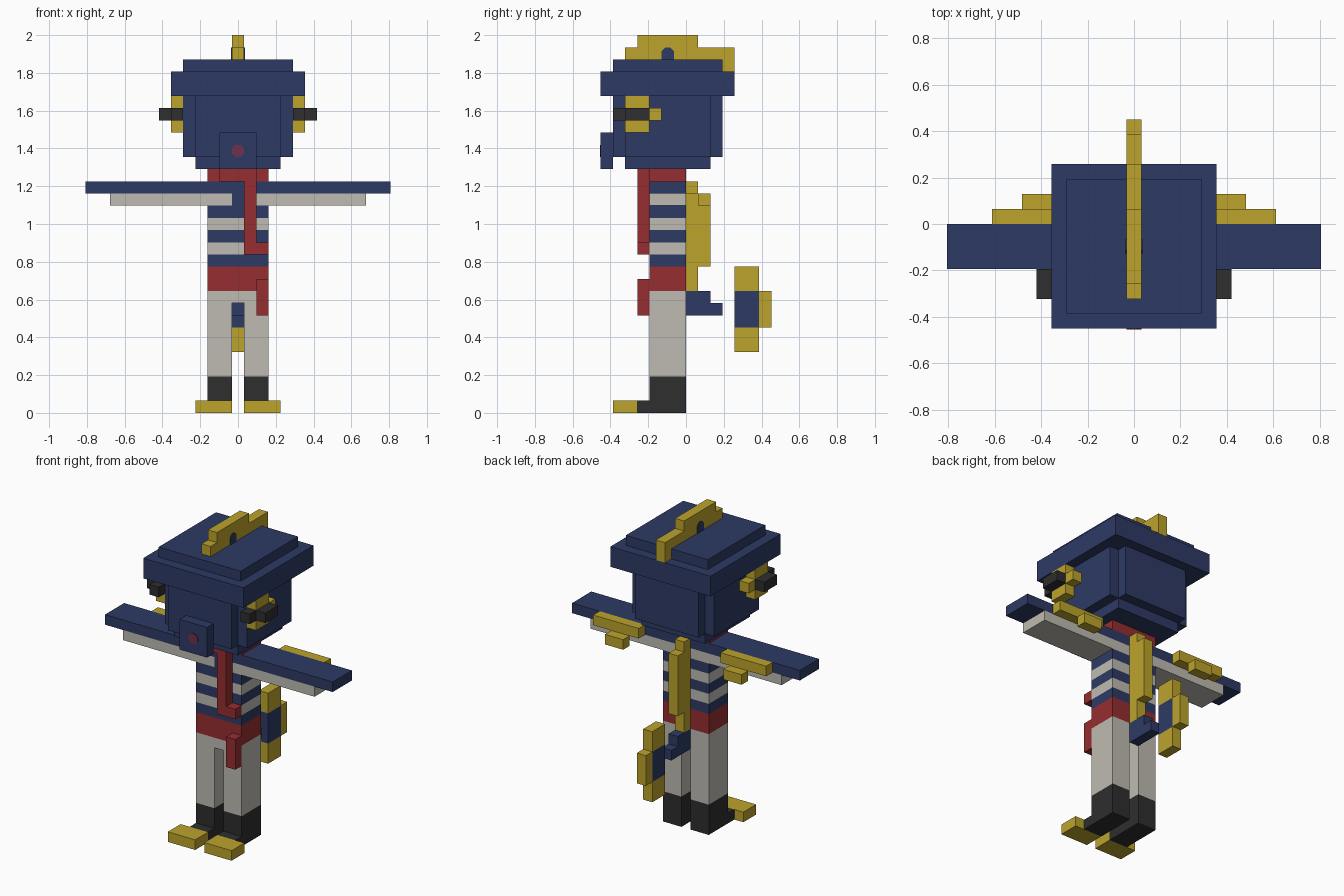
import bpy, bmesh, math
from mathutils import Vector

U = 2 / 31  # size of one block

old = bpy.data.objects.get("Cube")
if old:
    bpy.data.objects.remove(old)


def linear(c):
    c /= 255
    return c / 12.92 if c <= 0.04045 else ((c + 0.055) / 1.055) ** 2.4


def material(name, *rgb):
    m = bpy.data.materials.new(name)
    col = (*[linear(c) for c in rgb], 1)
    m.diffuse_color = col
    m.use_nodes = True
    node = m.node_tree.nodes["Principled BSDF"]
    node.inputs["Base Color"].default_value = col
    node.inputs["Roughness"].default_value = 0.9
    return m


navy = material("navy", 45, 58, 100)
gold = material("gold", 188, 164, 44)
red = material("red", 150, 45, 48)
cream = material("cream", 191, 187, 178)
black = material("black", 46, 46, 46)
plum = material("plum", 112, 50, 76)


def finish(name, bm, mat):
    bmesh.ops.recalc_face_normals(bm, faces=bm.faces)
    me = bpy.data.meshes.new(name)
    bm.to_mesh(me)
    bm.free()
    me.materials.append(mat)
    ob = bpy.data.objects.new(name, me)
    bpy.context.collection.objects.link(ob)


def box(name, mat, x, y, z, mirror=False):
    """Block from (low, high) ranges in block units, optionally copied to -x."""
    ranges = [x, (-x[1], -x[0])] if mirror else [x]
    for i, xr in enumerate(ranges):
        bm = bmesh.new()
        bmesh.ops.create_cube(bm, size=1)
        for v in bm.verts:
            v.co = Vector([(r[0] if c < 0 else r[1]) * U
                           for r, c in zip((xr, y, z), v.co)])
        side = ("left_", "right_")[i] if mirror else ""
        finish(side + name, bm, mat)


def mid(half):
    return (-half, half)


DEPTH = (-3, 0)

# Feet, boots and legs
box("toe", gold, (.5, 3.5), (-6, -4), (0, 1), True)
box("shoe", black, (.5, 2.5), (-4, 0), (0, 1), True)
box("boot", black, (.5, 2.5), DEPTH, (1, 3), True)
box("leg", cream, (.5, 2.5), DEPTH, (3, 9), True)
box("hips", cream, mid(2.5), DEPTH, (9, 10))

# Sash and striped shirt
box("sash", red, mid(2.5), DEPTH, (10, 12))
box("sash_end", red, (1.5, 2.5), (-4, -3), (8, 11))
for i in range(5):
    box("shirt_stripe", cream if i % 2 else navy, mid(2.5), DEPTH, (12 + i, 13 + i))
box("shirt_front", navy, mid(.5), DEPTH, (17, 18))

# Arms with gold wing trim behind
box("sleeve", cream, (.5, 10.5), DEPTH, (17, 18), True)
box("arms", navy, mid(12.5), DEPTH, (18, 19))
box("arm_trim", gold, (4.5, 9.5), (0, 1), (18, 19), True)
box("arm_trim_tip", gold, (5.5, 7.5), (1, 2), (17, 18), True)

# Neckerchief
box("neck", red, mid(2.5), DEPTH, (19, 20))
box("scarf_knot", red, mid(1.5), (-4, -3), (19, 20))
box("scarf_tail", red, (.5, 1.5), (-4, -3), (13, 19))
box("scarf_tip", red, (1.5, 2.5), (-4, -3), (13, 14))

# Back ridge and tail
box("back_ridge", gold, mid(.5), (0, 1), (10, 19))
box("back_ridge_outer", gold, mid(.5), (1, 2), (12, 18))
box("tail_base", navy, mid(.5), (0, 2), (8, 10))
box("tail_step", navy, mid(.5), (2, 3), (8, 9))
box("tail_lower", gold, mid(.5), (4, 6), (5, 7))
box("tail_middle", navy, mid(.5), (4, 6), (7, 10))
box("tail_upper", gold, mid(.5), (4, 6), (10, 12))
box("tail_outer", gold, mid(.5), (6, 7), (7, 10))

# Head with notched corners, and snout
box("chin", navy, mid(3.5), (-5, 2), (20, 21))
box("head_core", navy, mid(3.5), (-6, 3), (21, 26))
box("head_side", navy, (3.5, 4.5), (-5, 2), (21, 26), True)
box("snout", navy, mid(1.5), (-7, -6), (20, 23))

# Eyes with gold surrounds
for z in (23, 25):
    box("eye_surround", gold, (4.5, 5.5), (-5, -3), (z, z + 1), True)
box("eye_surround_back", gold, (4.5, 5.5), (-3, -2), (24, 25), True)
box("eye_inner", black, (4.5, 5.5), (-6, -3), (24, 25), True)
box("eye_outer", black, (5.5, 6.5), (-5, -3), (24, 25), True)

# Hat and crest
box("hat_brim", navy, mid(5.5), (-7, 4), (26, 28))
box("hat_top", navy, mid(4.5), (-6, 3), (28, 29))
box("crest_base", gold, mid(.5), (-5, 4), (29, 30))
box("crest_top", gold, mid(.5), (-4, 1), (30, 31))
box("crest_back", gold, mid(.5), (3, 4), (28, 29))


def plate(name, mat, centre, normal, square_base=False):
    """Thin eight-sided marking, one block wide."""
    bm = bmesh.new()
    n = Vector(normal)
    across = n.cross(Vector((0, 0, 1)))
    ring = []
    for i in range(8):
        a = math.pi / 8 + i * math.pi / 4
        c, s = math.cos(a) * .54, math.sin(a) * .54
        if square_base and s < 0:
            c, s = math.copysign(.5, c), (-.5 if s < -.3 else s)
        ring.append(bm.verts.new((Vector(centre) + across * c + Vector((0, 0, s))) * U))
    face = bm.faces.new(ring)
    out = bmesh.ops.extrude_face_region(bm, geom=[face])["geom"]
    bmesh.ops.translate(bm, vec=n * .004,
                        verts=[v for v in out if isinstance(v, bmesh.types.BMVert)])
    bmesh.ops.remove_doubles(bm, verts=bm.verts, dist=1e-5)
    finish(name, bm, mat)


plate("nose", plum, (0, -7, 21.5), (0, -1, 0))
for s in (-1, 1):
    plate("crest_mark", navy, (s * .5, -1.5, 29.5), (s, 0, 0), True)
